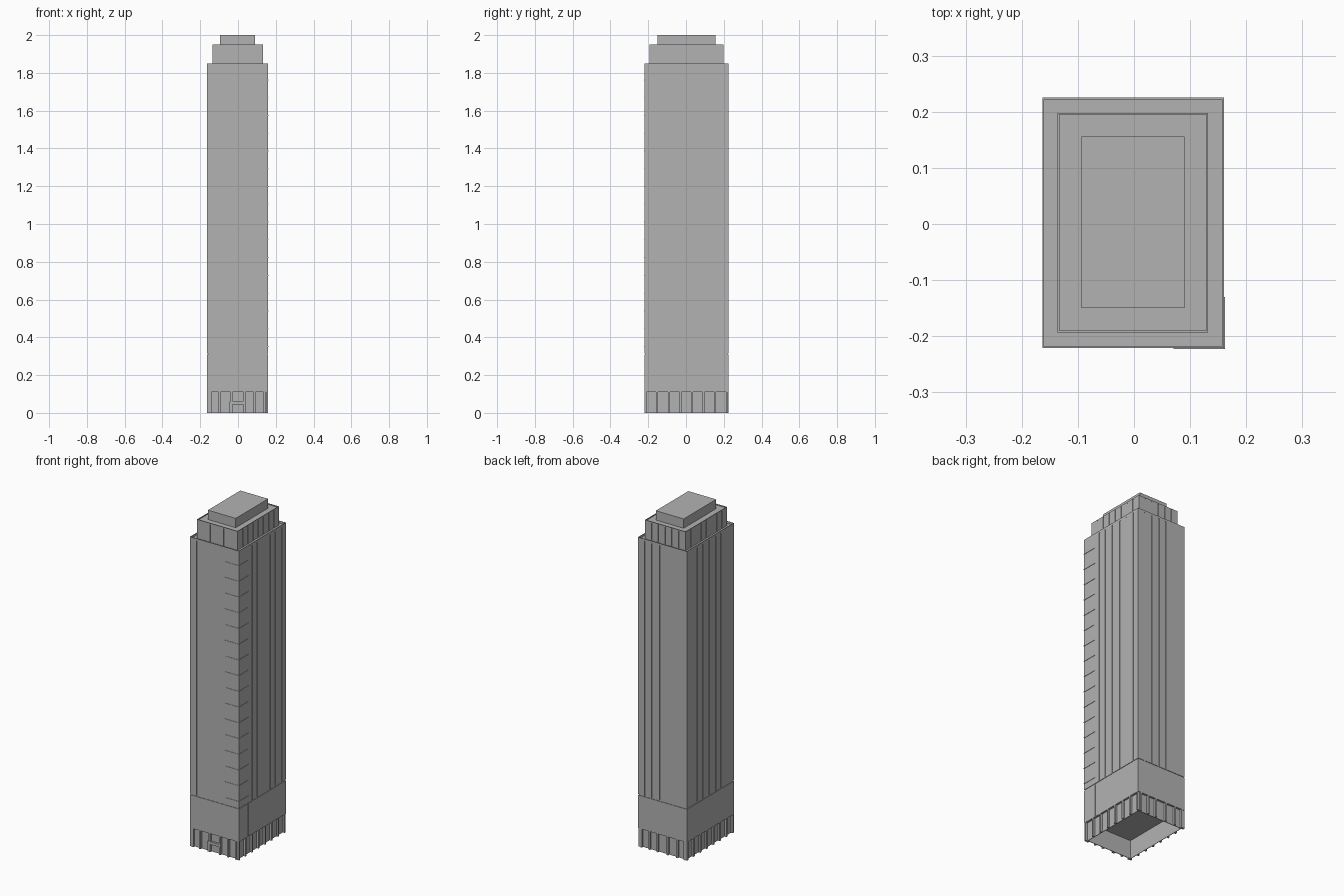
import bpy
import bmesh
from mathutils import Matrix, Vector

old = bpy.data.objects.get("Cube")
if old:
    bpy.data.objects.remove(old)

grey = bpy.data.materials.new("concrete_grey")
grey.use_nodes = True
grey.diffuse_color = (0.45, 0.45, 0.45, 1)
grey.node_tree.nodes["Principled BSDF"].inputs["Base Color"].default_value = (0.45, 0.45, 0.45, 1)

TOWER = (-0.163, 0.160, -0.221, 0.225)
CROWN = (-0.136, 0.132, -0.193, 0.198)
CAP = (-0.094, 0.090, -0.150, 0.156)
SKIN = 0.003
BASE_TOP, BAND, ROOF, TOP = 0.11, 0.31, 1.837, 1.85
CROWN_TOP = 1.95


def make(name, boxes):
    """Build one object out of (x0, x1, y0, y1, z0, z1) boxes."""
    bm = bmesh.new()
    for x0, x1, y0, y1, z0, z1 in boxes:
        size = Matrix.Diagonal((x1 - x0, y1 - y0, z1 - z0, 1))
        mid = Vector((x0 + x1, y0 + y1, z0 + z1)) / 2
        bmesh.ops.create_cube(bm, size=1, matrix=Matrix.Translation(mid) @ size)
    mesh = bpy.data.meshes.new(name)
    bm.to_mesh(mesh)
    bm.free()
    mesh.materials.append(grey)
    ob = bpy.data.objects.new(name, mesh)
    bpy.context.collection.objects.link(ob)
    return ob


def inset(r, d):
    return (r[0] + d, r[1] - d, r[2] + d, r[3] - d)


def on_side(r, side, a, b, z0, z1, depth=SKIN):
    """Box lying against the inside of one side of a rectangle, from a to b."""
    x0, x1, y0, y1 = r
    return {"front": (a, b, y0, y0 + depth, z0, z1),
            "back": (a, b, y1 - depth, y1, z0, z1),
            "right": (x0, x0 + depth, a, b, z0, z1),
            "left": (x1 - depth, x1, a, b, z0, z1)}[side]


def span(r, side):
    return r[:2] if side in ("front", "back") else r[2:]


def panels(r, cuts, z0, z1, gap=0.005):
    """Facade panels with narrow vertical grooves at the cuts."""
    out = []
    for side, at in cuts.items():
        lo, hi = span(r, side)
        edges = [lo - gap / 2] + sorted(at) + [hi + gap / 2]
        for a, b in zip(edges, edges[1:]):
            out.append(on_side(r, side, a + gap / 2, b - gap / 2, z0, z1))
    return out


def ring(r, z0, z1, depth=SKIN):
    return [on_side(r, s, *span(r, s), z0, z1, depth)
            for s in ("front", "back", "left", "right")]


def even(r, side, count):
    lo, hi = span(r, side)
    return [lo + (hi - lo) * i / count for i in range(1, count)]


# Main shaft with grooved panels, roof rim and lower band
make("tower_core", [inset(TOWER, SKIN) + (BASE_TOP, ROOF)])
side_cuts = [-0.095, -0.046, 0.012, 0.075, 0.125, 0.186]
shaft_cuts = {"front": [-0.116, -0.062],
              "back": [0.114, 0.068, 0.015, -0.03],
              "left": side_cuts,
              "right": side_cuts}
make("shaft_panels", panels(TOWER, shaft_cuts, BAND + 0.004, ROOF))
band_cuts = {"front": [0.07], "back": [], "left": [-0.13], "right": []}
make("lower_band_panels", panels(TOWER, band_cuts, BASE_TOP, BAND - 0.002))
make("roof_rim", ring(TOWER, ROOF, TOP))

# Thin ledges wrapping the front left corner at each floor
ledges = []
for i in range(16):
    z = 0.35 + 0.094 * i
    x1, y0 = TOWER[1] + 0.002, TOWER[2] - 0.002
    ledges.append((0.07, x1, y0, y0 + 0.004, z, z + 0.004))
    ledges.append((x1 - 0.004, x1, y0, -0.13, z, z + 0.004))
make("corner_ledges", ledges)

# Open ground floor: recessed walls behind a row of pillars
WALL = inset(TOWER, 0.012)
make("ground_floor_walls", ring(WALL, 0, BASE_TOP))
front_pillars = [-0.145, -0.098, -0.034, 0.034, 0.087, 0.140]
side_pillars = [-0.214 + 0.0615 * i for i in range(8)]
pillars = []
for side in ("front", "back", "left", "right"):
    for c in front_pillars if side in ("front", "back") else side_pillars:
        pillars.append(on_side(TOWER, side, c - 0.005, c + 0.005, 0, BASE_TOP, 0.013))
make("pillars", pillars)

# Entrance frame and canopy on the front
entry = [on_side(TOWER, "front", c - 0.004, c + 0.004, 0, 0.06, 0.012) for c in (-0.042, 0.034)]
entry.append(on_side(TOWER, "front", -0.034, 0.03, 0.045, 0.062, 0.012))
make("entrance", entry)

# Stepped crown and cap
make("crown_core", [inset(CROWN, SKIN) + (ROOF, CROWN_TOP - 0.006)])
crown_cuts = {s: even(CROWN, s, 6 if s in ("front", "back") else 8)
              for s in ("front", "back", "left", "right")}
make("crown_panels", panels(CROWN, crown_cuts, ROOF, CROWN_TOP - 0.006))
make("crown_rim", ring(CROWN, CROWN_TOP - 0.006, CROWN_TOP))
make("cap", [CAP + (CROWN_TOP - 0.01, 2.0)])
